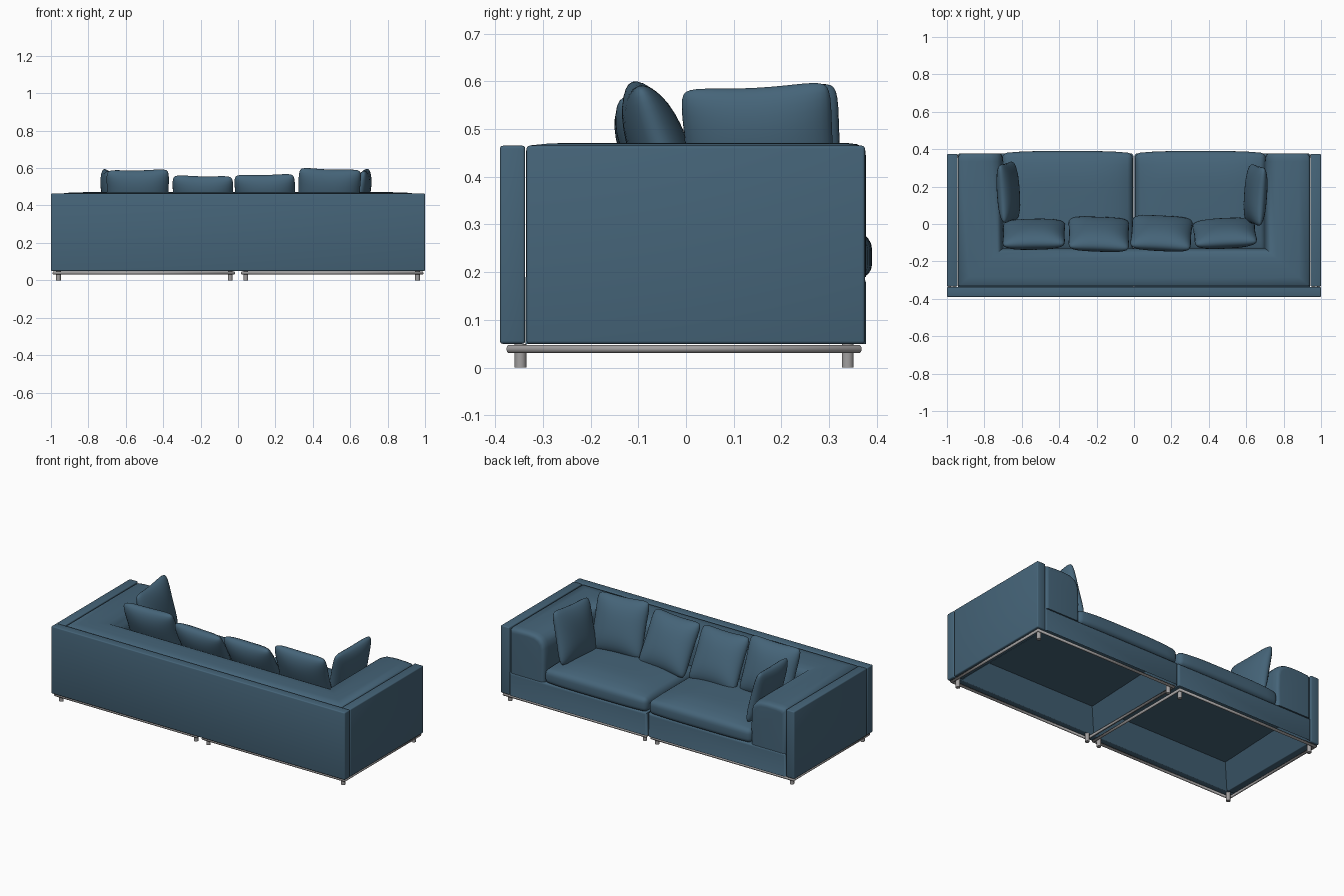
import bpy, bmesh, math
from mathutils import Vector

if "Cube" in bpy.data.objects:
    bpy.data.objects.remove(bpy.data.objects["Cube"])

def material(name, col):
    m = bpy.data.materials.new(name)
    m.diffuse_color = (*col, 1)
    m.use_nodes = True
    m.node_tree.nodes["Principled BSDF"].inputs["Base Color"].default_value = m.diffuse_color
    return m

FABRIC = material("blue fabric", (0.060, 0.128, 0.190))
METAL = material("grey metal", (0.36, 0.35, 0.35))

def finish(bm, name, mat, angle=40):
    bmesh.ops.recalc_face_normals(bm, faces=bm.faces)
    me = bpy.data.meshes.new(name)
    bm.to_mesh(me)
    bm.free()
    me.materials.append(mat)
    ob = bpy.data.objects.new(name, me)
    bpy.context.collection.objects.link(ob)
    bpy.ops.object.select_all(action='DESELECT')
    ob.select_set(True)
    bpy.context.view_layer.objects.active = ob
    bpy.ops.object.shade_smooth_by_angle(angle=math.radians(angle))
    return ob

def box_mesh(lo, hi):
    bm = bmesh.new()
    bmesh.ops.create_cube(bm, size=1)
    for v in bm.verts:
        v.co = Vector([lo[i] + (v.co[i] + 0.5) * (hi[i] - lo[i]) for i in range(3)])
    return bm

def rounded_box(name, lo, hi, r, segs=3):
    bm = box_mesh(lo, hi)
    bmesh.ops.bevel(bm, geom=bm.edges[:], offset=r, segments=segs, profile=0.5, affect='EDGES')
    return finish(bm, name, FABRIC)

# Outer panels: one full-width back, two sides
rounded_box("back_panel", (-1, -0.39, 0.05), (1, -0.337, 0.465), 0.006)
for s, side in ((-1, "left"), (1, "right")):
    x0, x1 = sorted((s * 0.943, s * 1.0))
    rounded_box(side + "_side_panel", (x0, -0.334, 0.05), (x1, 0.375, 0.465), 0.006)

# Hollow base under each half, open below
def base(name, s):
    x0, x1 = sorted((s * 0.004, s * 0.942))
    bm = box_mesh((x0, -0.336, 0.05), (x1, 0.377, 0.19))
    front = [e for e in bm.edges if all(v.co.y > 0.3 for v in e.verts)
             and any(v.co.z > 0.1 for v in e.verts)]
    bmesh.ops.bevel(bm, geom=front, offset=0.012, segments=3, profile=0.5, affect='EDGES')
    bmesh.ops.recalc_face_normals(bm, faces=bm.faces)
    bottom = min(bm.faces, key=lambda f: f.calc_center_median().z)
    bmesh.ops.inset_region(bm, faces=[bottom], thickness=0.10)
    bmesh.ops.translate(bm, verts=bottom.verts[:], vec=(0, 0, 0.125))
    return finish(bm, name, FABRIC)

# Seat cushion with crowned top and bulging front
def seat(name, s):
    x0, x1 = sorted((s * 0.006, s * 0.705))
    lo, hi = Vector((x0, -0.15, 0.188)), Vector((x1, 0.378, 0.272))
    bm = box_mesh(lo, hi)
    bmesh.ops.bevel(bm, geom=bm.edges[:], offset=0.028, segments=4, profile=0.5, affect='EDGES')
    for axis in (0, 1):
        for i in range(1, 14):
            p = lo.lerp(hi, 0.05 + 0.9 * i / 14)
            n = Vector((axis == 0, axis == 1, 0))
            bmesh.ops.bisect_plane(bm, geom=bm.verts[:] + bm.edges[:] + bm.faces[:],
                                   plane_co=p, plane_no=n)
    for v in bm.verts:
        u, w, t = [(v.co[i] - lo[i]) / (hi[i] - lo[i]) * 2 - 1 for i in range(3)]
        crown = max(0, 1 - u ** 4)
        if t > 0:
            v.co.z += 0.036 * t * crown * max(0.25, 1 - w ** 4)
        if w > 0.85:
            v.co.y += 0.012 * crown
    return finish(bm, name, FABRIC, 60)

for s, side in ((-1, "left"), (1, "right")):
    base(side + "_base", s)
    seat(side + "_seat_cushion", s)

# Arm and back padding: one profile (depth, height) swept round a mitred U
def padding():
    prof = [(0, 0.19), (0, 0.455), (0.012, 0.466), (0.06, 0.47), (0.13, 0.471), (0.18, 0.466),
            (0.212, 0.452), (0.232, 0.428), (0.24, 0.395), (0.243, 0.30), (0.24, 0.19)]
    cx, cz = 0.12, 0.33
    bm = bmesh.new()
    rows = []
    ends = [(0.377, 0.80), (0.376, 0.88), (0.37, 0.94), (0.358, 0.98), (0.335, 1.0)]
    def arm_row(s, y, k):
        return [bm.verts.new((s * (0.942 - cx - (d - cx) * k), y, cz + (z - cz) * k if z > cz else z))
                for d, z in prof]
    def corner_row(s):
        return [bm.verts.new((s * (0.942 - d), -0.335 + d * 0.85, z)) for d, z in prof]
    rows += [arm_row(-1, y, k) for y, k in ends]
    rows += [corner_row(-1), corner_row(1)]
    rows += [arm_row(1, y, k) for y, k in reversed(ends)]
    n = len(prof)
    for a, b in zip(rows, rows[1:]):
        for i in range(n):
            bm.faces.new((a[i], a[(i + 1) % n], b[(i + 1) % n], b[i]))
    bm.faces.new(rows[0])
    bm.faces.new(rows[-1][::-1])
    return finish(bm, "arm_and_back_padding", FABRIC, 50)

padding()

# Throw pillow: two bulging sheets joined at a pinched square outline
def pillow(name, loc, size, thick, rot):
    n = 18
    bm = bmesh.new()
    for face in (-1, 1):
        grid = []
        for j in range(n + 1):
            row = []
            for i in range(n + 1):
                u = math.sin(math.pi / 2 * (2 * i / n - 1))
                v = math.sin(math.pi / 2 * (2 * j / n - 1))
                h = (max(0, 1 - u ** 4) * max(0, 1 - v ** 4)) ** 0.5
                h *= 0.72 + 0.28 * (1 - u * u) * (1 - v * v)
                rnd = 1 - 0.09 * (u * v) ** 6
                x = u * (1 - 0.05 * (1 - v * v)) * rnd
                z = v * (1 - 0.07 * (1 - u * u)) * rnd
                row.append(bm.verts.new((x * size[0] / 2, face * thick * h, z * size[1] / 2)))
            grid.append(row)
        for j in range(n):
            for i in range(n):
                bm.faces.new((grid[j][i], grid[j][i + 1], grid[j + 1][i + 1], grid[j + 1][i]))
    bmesh.ops.remove_doubles(bm, verts=bm.verts, dist=1e-5)
    ob = finish(bm, name, FABRIC, 80)
    ob.location = loc
    ob.rotation_euler = [math.radians(a) for a in rot]

pillow("back_pillow_1", (-0.535, -0.055, 0.438), (0.345, 0.34), 0.062, (21, -1, 1))
pillow("back_pillow_2", (-0.188, -0.055, 0.415), (0.335, 0.335), 0.062, (28, 1, -2))
pillow("back_pillow_3", (0.147, -0.050, 0.420), (0.335, 0.34), 0.064, (28, -1, -3))
pillow("back_pillow_4", (0.485, -0.050, 0.440), (0.345, 0.345), 0.062, (20, 2, 3))
pillow("left_side_pillow", (-0.672, 0.170, 0.435), (0.325, 0.33), 0.05, (13, 3, -86))
pillow("right_side_pillow", (0.650, 0.155, 0.437), (0.325, 0.33), 0.05, (13, -3, 86))

# Metal frame: a tube loop and four feet under each half
def tube_frame(name, s):
    xs = sorted((s * 0.022, s * 0.985))
    cu = bpy.data.curves.new(name, 'CURVE')
    cu.dimensions = '3D'
    cu.bevel_depth = 0.009
    cu.bevel_resolution = 3
    sp = cu.splines.new('POLY')
    pts = [(xs[0], -0.37), (xs[1], -0.37), (xs[1], 0.362), (xs[0], 0.362)]
    sp.points.add(3)
    for p, (x, y) in zip(sp.points, pts):
        p.co = (x, y, 0.039, 1)
    sp.use_cyclic_u = True
    cu.materials.append(METAL)
    bpy.context.collection.objects.link(bpy.data.objects.new(name, cu))

for s, side in ((-1, "left"), (1, "right")):
    tube_frame(side + "_frame_rail", s)
    for x in (0.042, 0.96):
        for y in (-0.347, 0.339):
            bm = bmesh.new()
            bmesh.ops.create_cone(bm, cap_ends=True, segments=20, radius1=0.0125,
                                  radius2=0.0125, depth=0.05)
            bmesh.ops.translate(bm, verts=bm.verts, vec=(s * x, y, 0.025))
            finish(bm, side + "_foot", METAL)
